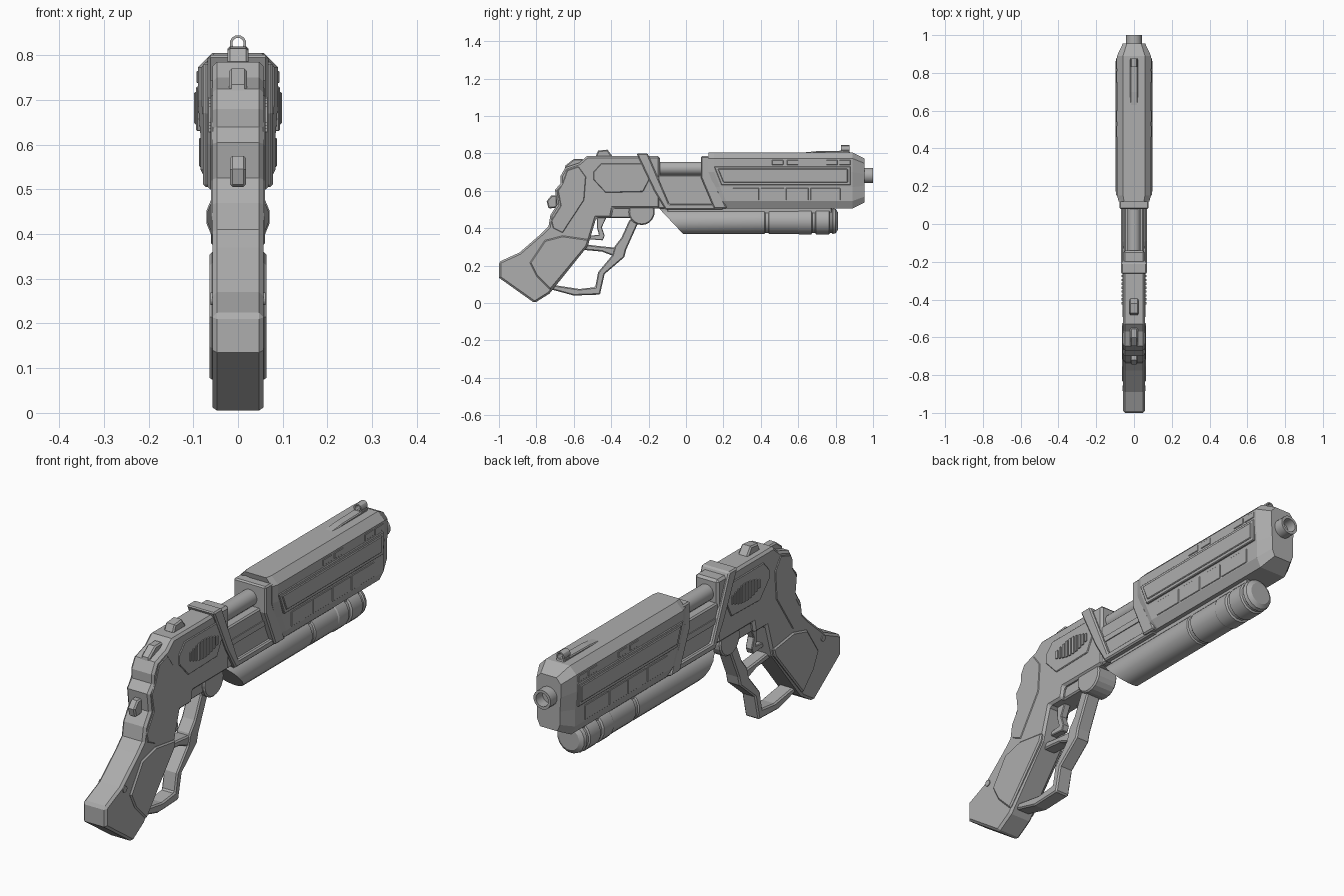
import bpy, bmesh
from math import sin, cos, pi, radians

cube = bpy.data.objects.get("Cube")
if cube:
    bpy.data.objects.remove(cube)

metal = bpy.data.materials.new("grey_metal")
metal.use_nodes = True
GREY = (0.42, 0.42, 0.42, 1)
metal.diffuse_color = GREY
metal.node_tree.nodes["Principled BSDF"].inputs["Base Color"].default_value = GREY


def finish(name, bm, bevel=0, smooth=False):
    bmesh.ops.recalc_face_normals(bm, faces=bm.faces)
    mesh = bpy.data.meshes.new(name)
    bm.to_mesh(mesh)
    bm.free()
    mesh.materials.append(metal)
    ob = bpy.data.objects.new(name, mesh)
    bpy.context.collection.objects.link(ob)
    if bevel:
        mod = ob.modifiers.new("Chamfer", "BEVEL")
        mod.width = bevel
        mod.segments = 1
        mod.limit_method = "ANGLE"
        mod.angle_limit = radians(65)
    if smooth:
        bpy.ops.object.select_all(action="DESELECT")
        ob.select_set(True)
        bpy.context.view_layer.objects.active = ob
        bpy.ops.object.shade_smooth_by_angle(angle=radians(30))
    return ob


def loft(name, rings, bevel=0, smooth=False, closed=False):
    """Skin a list of equal-length point rings; cap the ends unless closed."""
    bm = bmesh.new()
    vs = [[bm.verts.new(p) for p in ring] for ring in rings]
    n = len(vs[0])
    pairs = list(zip(vs, vs[1:]))
    if closed:
        pairs.append((vs[-1], vs[0]))
    else:
        bm.faces.new(vs[0])
        bm.faces.new(vs[-1])
    for a, b in pairs:
        for i in range(n):
            j = (i + 1) % n
            bm.faces.new((a[i], a[j], b[j], b[i]))
    return finish(name, bm, bevel, smooth)


def prism(name, profile, half, bevel=0.006):
    """Side profile (y, z) extruded symmetrically in x."""
    return loft(name, [[(x, y, z) for y, z in profile] for x in (-half, half)], bevel)


def box(y0, y1, z0, z1):
    return [(y0, z0), (y1, z0), (y1, z1), (y0, z1)]


def tube(name, stations, z0, slant=0, closed=False, n=16, smooth=True):
    """Round part along y from (y, radius) stations; slant tilts the rear end."""
    rings = []
    for k, (y, r) in enumerate(stations):
        s = slant if k == 0 else 0
        angles = [2 * pi * (i + 0.5) / n for i in range(n)]
        rings.append([(r * cos(a), y - s * sin(a), z0 + r * sin(a)) for a in angles])
    return loft(name, rings, smooth=smooth, closed=closed)


def disc(name, y, z, r, half, bevel=0.0, n=16):
    return prism(name, [(y + r * cos(2 * pi * i / n), z + r * sin(2 * pi * i / n))
                        for i in range(n)], half, bevel)


# Receiver and grip
prism("receiver_and_grip", [
    (-.53, .785), (-.57, .75), (-.645, .725), (-.67, .68), (-.67, .64), (-.70, .605),
    (-.69, .525), (-.725, .47), (-.735, .41), (-.775, .37), (-.89, .27), (-1, .22),
    (-1, .135), (-.81, 0), (-.73, .05), (-.525, .305), (-.48, .455), (-.40, .455),
    (-.39, .505), (-.14, .505), (-.14, .785)], .057, .01)
prism("grip_panel", [
    (-.66, .36), (-.755, .335), (-.835, .215), (-.80, .145), (-.725, .07),
    (-.53, .305), (-.52, .34)], .064)
prism("grip_spine", [
    (-.575, .73), (-.635, .71), (-.66, .64), (-.685, .6), (-.67, .52), (-.72, .44),
    (-.71, .4), (-.66, .375), (-.545, .55), (-.535, .675)], .06, .003)
disc("grip_screw", -.87, .255, .014, .061)
disc("receiver_screw", -.455, .725, .01, .061)

# Receiver vent plate and slats
prism("vent_plate", [(-.495, .70), (-.455, .745), (-.19, .745), (-.17, .71),
                     (-.23, .595), (-.43, .59), (-.495, .66)], .061, .003)
for i in range(10):
    y = -.425 + i * .0205
    h = .018 + .022 * sin(pi * i / 9)
    prism("vent_slat", box(y, y + .012, .667 - h, .667 + h), .066, 0)

# Rear sight, hammer and release knob
prism("rear_sight", [(-.485, .78), (-.47, .815), (-.42, .82), (-.39, .78)], .024)
prism("hammer", [(-.65, .70), (-.645, .735), (-.60, .77), (-.55, .77), (-.54, .70)], .02)
prism("release_knob", [(-.69, .575), (-.72, .575), (-.745, .545), (-.735, .505),
                       (-.69, .51)], .018)

# Slanted brackets and the open middle section
prism("rear_bracket", [(-.265, .80), (-.205, .80), (-.09, .53), (.2, .53), (.2, .5),
                       (-.11, .5), (-.17, .60)], .068)
prism("front_bracket", [(.08, .785), (.14, .785), (.14, .67), (.22, .505), (.15, .505),
                        (.08, .67)], .078)
prism("middle_body", box(-.15, .25, .505, .685), .052)
prism("middle_rail", box(-.13, .12, .60, .625), .056, 0)
tube("inner_barrel", [(-.2, .036), (.2, .036)], .72)

# Barrel housing, tapered at the nose and raked at the rear
half_section = [(.058, .805), (.09, .773), (.09, .70), (.084, .62), (.084, .545), (.064, .505)]
section = half_section + [(-x, z) for x, z in reversed(half_section)]
loft("barrel_housing", [
    [(x * .9, .12 + .08 * min(1, max(0, (.69 - z) / .18)), z) for x, z in section],
    [(x, .15 + .08 * min(1, max(0, (.69 - z) / .18)), z) for x, z in section],
    [(x, .89, z) for x, z in section],
    [(x * .66, .955, .655 + (z - .655) * .78) for x, z in section]])
prism("housing_side_panel", [(.15, .73), (.88, .73), (.88, .63), (.19, .63)], .094, .003)
prism("housing_panel_face", [(.17, .718), (.865, .718), (.865, .645), (.20, .645)], .098, .003)
for y0, y1 in ((.25, .39), (.40, .525), (.535, .655), (.665, .825)):
    prism("lower_side_panel", box(y0, y1, .55, .615), .087, .002)
for y in (.49, .57, .78, .85):
    prism("side_vent", box(y - .03, y + .03, .738, .765), .093, .002)

# Muzzle with open bore
tube("muzzle", [(.94, .042), (1.0, .042), (1.0, .03), (.94, .03)], .682, closed=True)

# Front sight with ramp and ring
prism("sight_ramp", [(.58, .80), (.70, .812), (.87, .815), (.88, .80)], .02, .004)
ring = [(.83, .019), (.875, .019), (.875, .013), (.83, .013)]
tube("front_sight_ring", ring, .826, closed=True, n=12)
for s in (-1, 1):
    prism("sight_foot", box(.83, .875, .80, .815), .019, .002)
    break

# Lower tube with bands and rounded nose
tube("lower_tube", [(-.08, .069), (.42, .069), (.425, .064), (.44, .064), (.445, .069),
                    (.60, .069), (.605, .072), (.67, .072), (.675, .064), (.69, .064),
                    (.695, .072), (.765, .072), (.77, .065), (.78, .065), (.785, .07),
                    (.80, .066), (.812, .048)], .438, slant=.065)
prism("tube_mount", box(-.1, .78, .46, .52), .045, .004)

# Hinge, lever loop and trigger
disc("lever_hinge", -.237, .487, .07, .05, .006, 20)
prism("lever_arm", [
    (-.30, .45), (-.255, .43), (-.32, .285), (-.33, .245), (-.435, .155), (-.46, .045),
    (-.60, .04), (-.73, .075), (-.70, .095), (-.57, .075), (-.485, .085), (-.47, .165),
    (-.395, .255), (-.38, .305), (-.345, .35)], .034)
prism("lever_crosspiece", [(-.55, .315), (-.47, .305), (-.37, .295), (-.385, .25),
                           (-.45, .275), (-.56, .285)], .03)
prism("trigger", [(-.475, .47), (-.42, .47), (-.45, .405), (-.435, .36), (-.445, .335),
                  (-.53, .342), (-.53, .358), (-.465, .365), (-.475, .40)], .016, .003)
prism("trigger_housing", box(-.5, -.29, .455, .52), .04)
